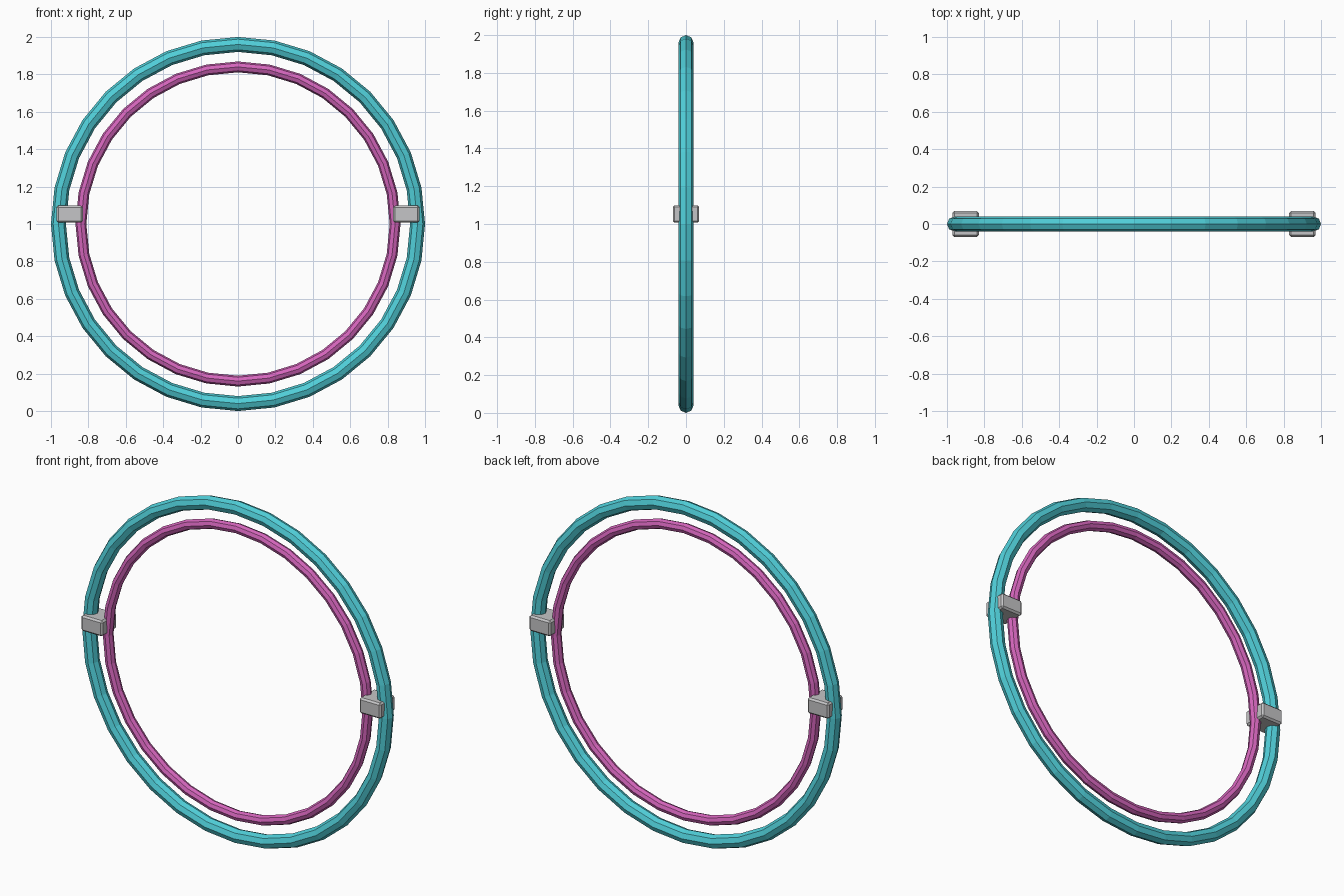
import bpy
from math import radians

cube = bpy.data.objects.get("Cube")
if cube:
    bpy.data.objects.remove(cube, do_unlink=True)


def make_material(name, rgb):
    mat = bpy.data.materials.new(name)
    mat.use_nodes = True
    colour = (*rgb, 1.0)
    mat.diffuse_color = colour
    mat.node_tree.nodes["Principled BSDF"].inputs["Base Color"].default_value = colour
    return mat


teal = make_material("teal", (0.08, 0.62, 0.69))
pink = make_material("pink", (0.66, 0.13, 0.50))
grey = make_material("light grey", (0.56, 0.56, 0.57))


def ring(name, major, minor, mat):
    """Upright faceted hoop facing the front."""
    bpy.ops.mesh.primitive_torus_add(
        major_radius=major, minor_radius=minor, major_segments=32,
        minor_segments=8, location=(0, 0, 1), rotation=(radians(90), 0, 0))
    obj = bpy.context.object
    obj.name = name
    obj.data.materials.append(mat)
    bpy.ops.object.transform_apply(location=False, rotation=True, scale=True)


def clip(name, side):
    """Bevelled block joining the two hoops."""
    bpy.ops.mesh.primitive_cube_add(size=1, location=(side * 0.9, 0, 1.053))
    obj = bpy.context.object
    obj.name = name
    obj.scale = (0.14, 0.14, 0.092)
    bpy.ops.object.transform_apply(location=False, rotation=False, scale=True)
    obj.data.materials.append(grey)
    bevel = obj.modifiers.new("soft_edges", "BEVEL")
    bevel.width = 0.01
    bevel.segments = 1


# Hoops
ring("outer_ring", 0.96, 0.04, teal)
ring("inner_ring", 0.84, 0.029, pink)

# Connecting clips
for label, side in (("left", 1), ("right", -1)):
    clip(label + "_clip", side)
